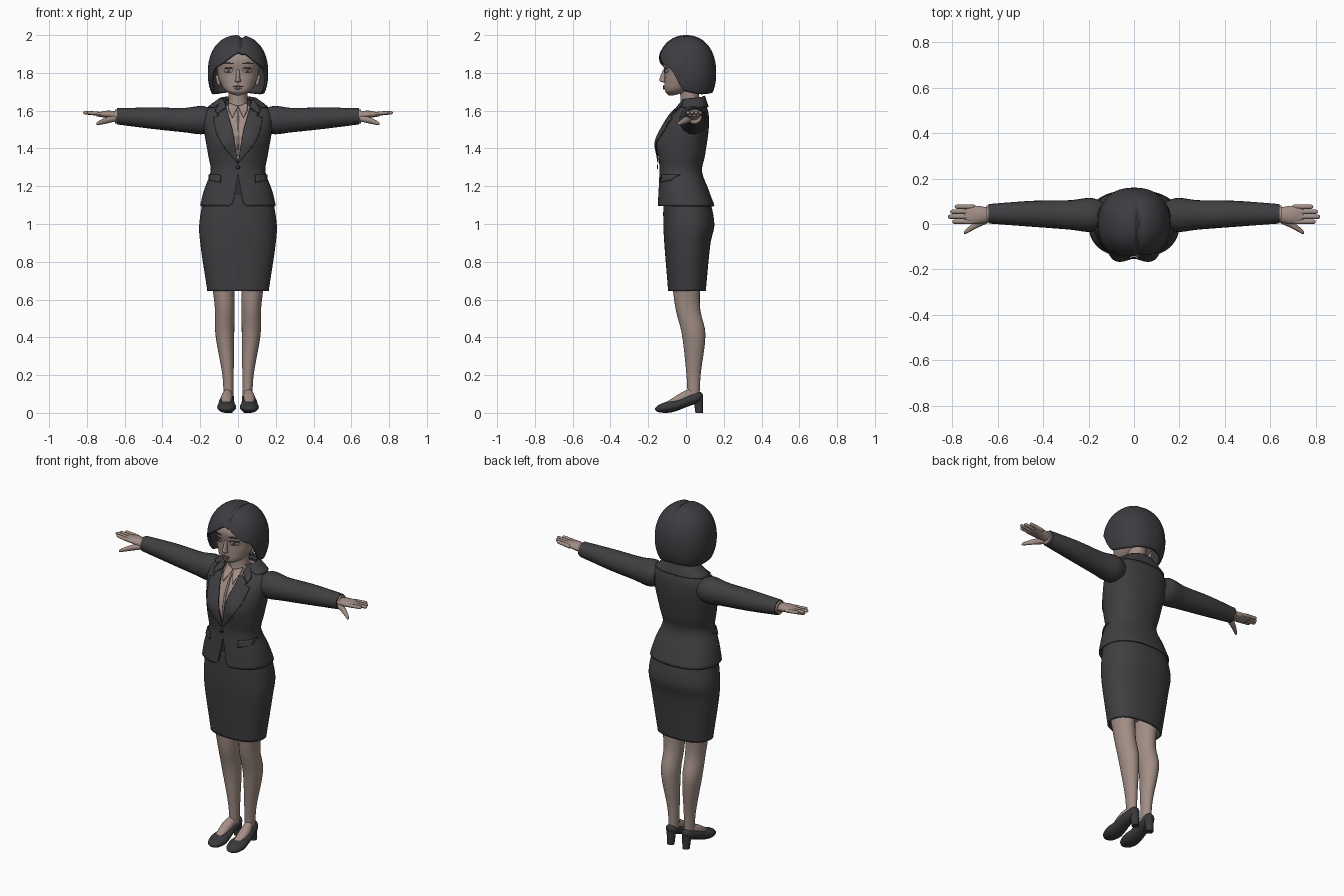
import bpy, bmesh, math
from mathutils import Vector

cube = bpy.data.objects.get("Cube")
if cube:
    bpy.data.objects.remove(cube)
made = []


def material(name, *rgb):
    m = bpy.data.materials.new(name)
    m.use_nodes = True
    m.diffuse_color = (*rgb, 1)
    bsdf = m.node_tree.nodes["Principled BSDF"]
    bsdf.inputs["Base Color"].default_value = (*rgb, 1)
    bsdf.inputs["Roughness"].default_value = 0.7
    return m


suit = material("charcoal_cloth", .05, .05, .054)
dark = material("dark_hair", .047, .047, .054)
leather = material("black_leather", .04, .04, .043)
skin = material("skin", .36, .27, .235)
lip = material("lip", .29, .2, .18)
grey = material("eye_grey", .3, .28, .27)


def curve(table, t):
    """Smooth interpolation through rows of (t, values...)."""
    t = min(max(t, table[0][0]), table[-1][0])
    i = max(k for k in range(len(table) - 1) if table[k][0] <= t)
    a, b = table[i], table[i + 1]
    before, after = table[max(i - 1, 0)], table[min(i + 2, len(table) - 1)]
    span = b[0] - a[0]
    u = (t - a[0]) / span
    out = []
    for k in range(1, len(a)):
        start = (b[k] - before[k]) / (b[0] - before[0]) * span
        end = (after[k] - a[k]) / (after[0] - a[0]) * span
        rise = b[k] - a[k]
        out.append(a[k] + u * start + u * u * (3 * rise - 2 * start - end) + u ** 3 * (start + end - 2 * rise))
    return out


def finish(name, bm, mat, mirror=False, thick=0, offset=-1):
    mesh = bpy.data.meshes.new(name)
    bm.to_mesh(mesh)
    bm.free()
    mesh.materials.append(mat)
    ob = bpy.data.objects.new(name, mesh)
    bpy.context.collection.objects.link(ob)
    if thick:
        solid = ob.modifiers.new("thickness", 'SOLIDIFY')
        solid.thickness, solid.offset = thick, offset
    if mirror:
        ob.modifiers.new("mirror", 'MIRROR')
    made.append(ob)


def loft(name, axis, mat, *rows, squash=1, tip=0, mirror=True, sides=24, rings=32):
    """Closed tube; rows are (position, centre u, v, radius u, optional radius v), ends rounded over tip."""
    bm = bmesh.new()
    low, high = rows[0][0], rows[-1][0]
    loops = []
    for j in range(rings + 1):
        t = low + (high - low) * (1 - math.cos(math.pi * j / rings)) / 2
        cu, cv, ru, *rest = curve(rows, t)
        rv = rest[0] if rest else ru * squash
        near = max(min(t - low, high - t), 0)
        scale = max(math.sqrt(1 - (1 - near / tip) ** 2), .05) if near < tip else 1
        loop = []
        for k in range(sides):
            a = math.tau * k / sides
            u, v = cu + scale * ru * math.cos(a), cv + scale * rv * math.sin(a)
            loop.append(bm.verts.new({'x': (t, u, v), 'y': (u, t, v), 'z': (u, v, t)}[axis]))
        loops.append(loop)
    for r, s in zip(loops, loops[1:]):
        for k in range(sides):
            bm.faces.new((r[k], r[k - 1], s[k - 1], s[k]))
    bm.faces.new(loops[0])
    bm.faces.new(loops[-1])
    bmesh.ops.recalc_face_normals(bm, faces=bm.faces)
    finish(name, bm, mat, mirror)


POWER = 2.3


def profile(*rows):
    """Body outline from (z, half width, front y, back y) rows."""
    return lambda z: curve(rows, z)


def flat(x, z):
    return 0


def shell(name, outline, top, bottom, mat, grow=0, bump=flat, dent=None, thick=.01, around=128, down=40, ease=1):
    """Wrapped sheet following an outline, with edge heights varying by angle from the front."""
    bm = bmesh.new()
    grid = []
    for i in range(around):
        angle = 360 * i / around - 180
        s, c = math.sin(math.radians(angle)), math.cos(math.radians(angle))
        column = []
        for j in range(down + 1):
            z = top(angle) + (bottom(angle) - top(angle)) * (j / down) ** ease
            width, front, back = outline(z)
            x = (width + grow) * math.copysign(abs(s) ** (2 / POWER), s)
            y = (front + back) / 2 - ((back - front) / 2 + grow) * math.copysign(abs(c) ** (2 / POWER), c)
            y -= bump(x, z) * math.sqrt(max(c, 0))
            column.append(bm.verts.new((x, y, z - (dent(x, y) if dent else 0))))
        grid.append(column)
    for a, b in zip(grid, grid[1:] + grid[:1]):
        for j in range(down):
            bm.faces.new((a[j], a[j + 1], b[j + 1], b[j]))
    bmesh.ops.remove_doubles(bm, verts=bm.verts, dist=.0001)
    finish(name, bm, mat, thick=thick)


def patch(name, points, outline, mat, lift=.002, thick=.006, bump=flat, mirror=True, step=.01):
    """Thin plate with an x-z outline, laid on the front of a wrapped surface."""
    bm = bmesh.new()
    face = bm.faces.new([bm.verts.new((x, 0, z)) for x, z in points])
    face.normal_update()
    if face.normal.y > 0:
        face.normal_flip()
    for axis in (0, 2):
        values = [v.co[axis] for v in bm.verts]
        for k in range(math.ceil(min(values) / step), math.ceil(max(values) / step)):
            co, no = Vector(), Vector()
            co[axis], no[axis] = k * step, 1
            bmesh.ops.bisect_plane(bm, geom=bm.verts[:] + bm.edges[:] + bm.faces[:], plane_co=co, plane_no=no)
    bmesh.ops.triangulate(bm, faces=bm.faces)
    for v in bm.verts:
        width, front, back = outline(v.co.z)
        reach = (1 - min(abs(v.co.x) / width, 1) ** POWER) ** (1 / POWER)
        v.co.y = (front + back) / 2 - (back - front) / 2 * reach - bump(v.co.x, v.co.z) - lift
    finish(name, bm, mat, mirror, thick, 1)


def oval(x, z, rx, rz, sides=16):
    angles = [math.tau * k / sides for k in range(sides)]
    return [(x + rx * math.cos(a), z + rz * math.sin(a)) for a in angles]


def edge(*points):
    """Straight-sided edge height by angle, the same on both sides."""
    def height(angle):
        for (a, za), (b, zb) in zip(points, points[1:]):
            if abs(angle) <= b:
                return za + (zb - za) * (abs(angle) - a) / (b - a)
        return points[-1][1]
    return height


# Jacket and blouse
torso = profile((1.1, .2, -.15, .15), (1.18, .18, -.145, .12), (1.28, .145, -.14, .085), (1.36, .157, -.14, .1),
                (1.5, .18, -.12, .12), (1.58, .18, -.08, .12), (1.62, .15, -.04, .11), (1.68, .07, -.01, .09))


def bust(x, z):
    return .03 * math.exp(-((abs(x) - .075) / .06) ** 2 - ((z - 1.43) / .075) ** 2)


shell("jacket_body", torso, edge((0, 1.33), (13, 1.54), (26, 1.63), (40, 1.66)),
      edge((0, 1.27), (5, 1.12), (10, 1.095)), suit, bump=bust)
shell("blouse", torso, edge((0, 1.63)), edge((0, 1.28)), skin, grow=-.01, bump=bust)
shell("back_collar", torso, edge((0, 1.66), (30, 1.66), (180, 1.68)), edge((0, 1.66), (30, 1.66), (50, 1.62)),
      suit, grow=.01, down=8)
patch("lapel", [(0, 1.32), (.03, 1.5), (.06, 1.61), (.11, 1.58), (.1, 1.57), (.13, 1.56), (.11, 1.47), (.07, 1.4)],
      torso, suit, bump=bust, lift=.004)
patch("front_collar", [(.06, 1.62), (.11, 1.58), (.12, 1.6), (.08, 1.66)], torso, suit, lift=.006)
patch("blouse_collar", [(0, 1.62), (.03, 1.56), (.05, 1.6), (.05, 1.64)], torso, skin)
patch("blouse_placket", oval(0, 1.48, .006, .12), torso, skin, lift=-.008, bump=bust, mirror=False)
patch("pocket_flap", [(.09, 1.22), (.15, 1.23), (.15, 1.26), (.09, 1.26)], torso, suit)
patch("jacket_button", oval(0, 1.3, .01, .01), torso, leather, bump=bust, lift=.008, mirror=False)

# Skirt
skirt = profile((.65, .163, -.095, .105), (.9, .2, -.115, .13), (1, .205, -.12, .15), (1.16, .18, -.12, .12))
shell("skirt", skirt, edge((0, 1.16)), edge((0, .645)), suit)

# Sleeves, cuffs and hands
loft("sleeve", 'x', suit, (.14, .04, 1.55, .06), (.19, .04, 1.55, .075), (.28, .04, 1.55, .065),
     (.45, .045, 1.56, .057), (.64, .045, 1.57, .043))
loft("shirt_cuff", 'x', skin, (.62, .045, 1.57, .037), (.65, .045, 1.57, .037), rings=2)
loft("palm", 'x', skin, (.63, .04, 1.57, .03, .024), (.69, .04, 1.58, .04, .02), (.75, .04, 1.58, .04, .01))
for i, (label, end) in enumerate((("index", .8), ("middle", .82), ("ring", .81), ("little", .79))):
    y = .01 + .022 * i
    loft(label + "_finger", 'x', skin, (.7, y, 1.58, .011), (end, y, 1.59, .009), tip=.01, sides=12)
loft("thumb", 'x', skin, (.64, .02, 1.56, .015), (.69, 0, 1.55, .017), (.75, -.04, 1.53, .009), tip=.01, sides=12)

# Legs, feet and shoes
loft("leg", 'z', skin, (.08, .05, .04, .025), (.2, .053, .04, .03), (.42, .07, .04, .05), (.55, .07, .01, .052),
     (.7, .08, 0, .06), squash=1.25)
loft("foot", 'y', skin, (-.1, .06, .05, .02, .01), (-.02, .06, .08, .03, .03), (.05, .05, .1, .02, .04))
loft("shoe", 'y', leather, (-.165, .06, .02, .03, .015), (-.1, .06, .03, .05, .03), (-.05, .06, .04, .045, .03),
     (0, .06, .06, .04, .03), (.09, .05, .09, .03, .03), tip=.03)
loft("shoe_heel", 'z', leather, (0, .05, .07, .02), (.08, .05, .065, .026), rings=8)

# Head
head = profile((1.68, .01, -.09, -.07), (1.7, .06, -.11, 0), (1.75, .094, -.113, .08), (1.8, .108, -.113, .12),
               (1.88, .11, -.12, .12), (1.96, .06, -.06, .07))
shell("head", head, edge((0, 1.96)), edge((0, 1.68)), skin, thick=0)
loft("neck", 'z', skin, (1.58, 0, .03, .07), (1.65, 0, .02, .05), (1.75, 0, .02, .055), mirror=False)
loft("nose", 'z', skin, (1.75, 0, -.12, .019, .018), (1.77, 0, -.12, .012, .02), (1.82, 0, -.11, .008, .01),
     tip=.01, mirror=False)
loft("ear", 'z', skin, (1.73, .1, 0, .01, .015), (1.79, .11, 0, .012, .02), tip=.02)
patch("eye", oval(.05, 1.812, .023, .012), head, grey, thick=.002)
patch("iris", oval(.05, 1.812, .009, .01), head, lip, lift=.004, thick=.001)
patch("pupil", oval(.05, 1.812, .004, .004), head, dark, lift=.005, thick=.001)
patch("upper_lash", oval(.05, 1.825, .026, .003), head, dark, thick=.003)
patch("eyebrow", oval(.053, 1.85, .03, .004), head, dark, thick=.002)
patch("upper_lip", oval(0, 1.728, .026, .004), head, lip, mirror=False)
patch("lower_lip", oval(0, 1.718, .018, .005), head, lip, mirror=False)


# Bobbed hair with a side parting
def bob(z):
    size = max(1 - (abs(z - 1.8) / .2) ** 2.2, 0) ** (1 / 2.2)
    return .16 * size, -.157 * size, .16 * size


def fringe(angle):
    return curve([(0, 1.92), (35, 1.85), (60, 1.81), (85, 1.7), (190, 1.7)], abs(angle - 5))[0]


def parting(x, y):
    return .016 * math.exp(-((x - .02) / .012) ** 2) / (1 + math.exp((y - .06) * 60))


shell("hair", bob, edge((0, 2)), fringe, dark, dent=parting, thick=.015, ease=1.8)

# Smooth shading with crisp seams
bpy.ops.object.select_all(action='DESELECT')
for ob in made:
    ob.select_set(True)
bpy.context.view_layer.objects.active = made[0]
bpy.ops.object.shade_smooth_by_angle(angle=math.radians(40))
